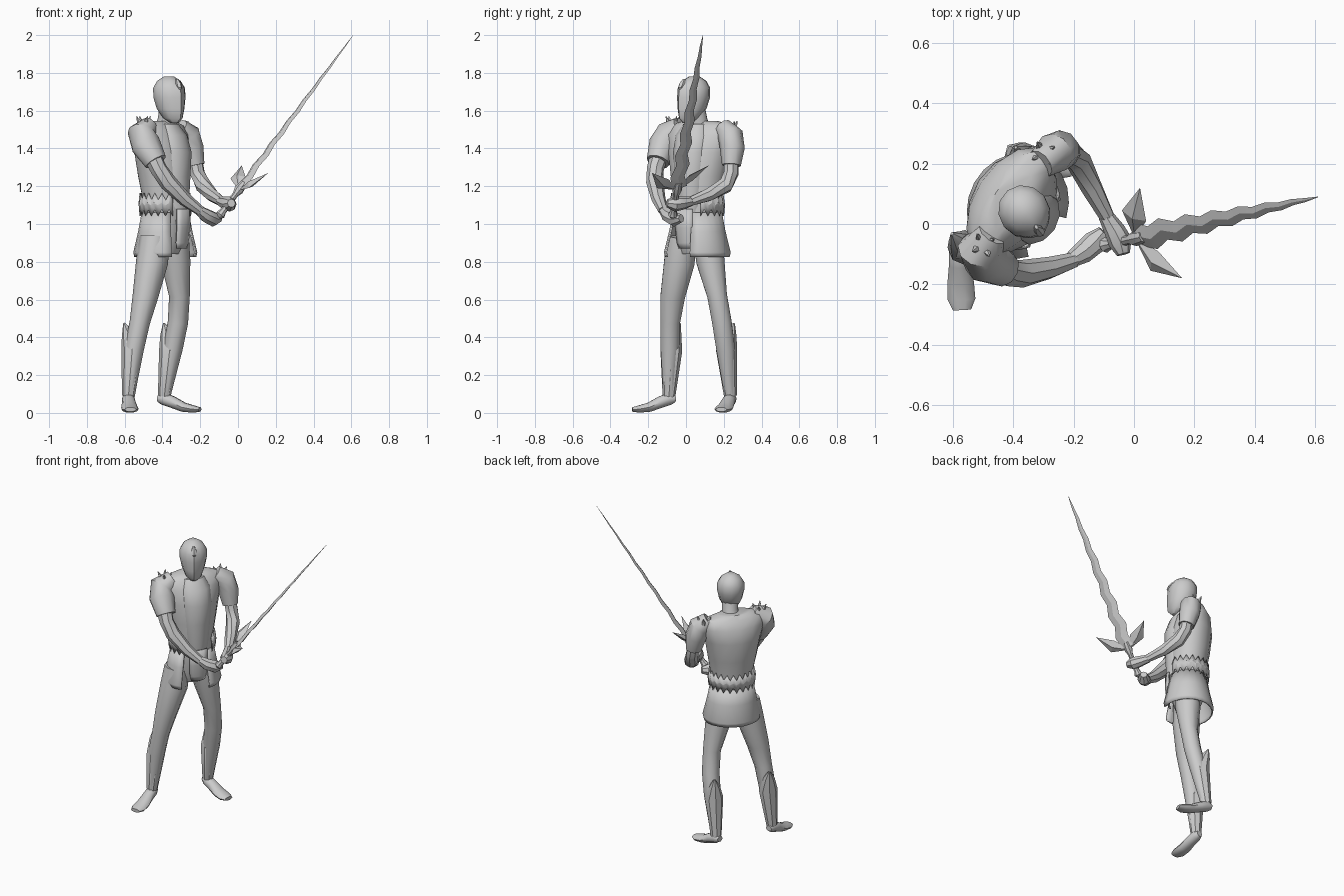
import bpy, bmesh, math
from mathutils import Vector as V

if "Cube" in bpy.data.objects:
    bpy.data.objects.remove(bpy.data.objects["Cube"])

def build(name, verts, faces, angle=40, thick=0):
    me = bpy.data.meshes.new(name)
    me.from_pydata([tuple(v) for v in verts], [], faces)
    bm = bmesh.new(); bm.from_mesh(me)
    bmesh.ops.recalc_face_normals(bm, faces=bm.faces)
    bm.to_mesh(me); bm.free()
    ob = bpy.data.objects.new(name, me)
    bpy.context.collection.objects.link(ob)
    bpy.ops.object.select_all(action='DESELECT')
    ob.select_set(True); bpy.context.view_layer.objects.active = ob
    bpy.ops.object.shade_smooth_by_angle(angle=math.radians(angle))
    if thick:
        m = ob.modifiers.new("thick", 'SOLIDIFY'); m.thickness = thick; m.offset = 0
    return ob

def skin(name, rings, closed=True, **kw):
    n = len(rings[0]); k = n if closed else n - 1
    verts = [p for r in rings for p in r]
    faces = [(i*n+j, i*n+(j+1) % n, (i+1)*n+(j+1) % n, (i+1)*n+j)
             for i in range(len(rings)-1) for j in range(k)]
    if closed:
        faces += [tuple(range(n)), tuple(range(len(verts)-n, len(verts)))]
    return build(name, verts, faces, **kw)

def tube(name, path, n=10, up=(0, 0, 1)):
    """path: (x, y, z, width radius, height radius)"""
    P = [V(p[:3]) for p in path]; rings = []
    for i, p in enumerate(path):
        t = (P[min(i+1, len(P)-1)] - P[max(i-1, 0)]).normalized()
        a = t.cross(V(up)).normalized(); b = a.cross(t)
        rings.append([P[i] + a*p[3]*math.cos(2*math.pi*j/n) + b*p[-1]*math.sin(2*math.pi*j/n)
                      for j in range(n)])
    return skin(name, rings)

# Body frame: F points forward, L to the figure's left
C = V((-0.385, 0.06, 0))
def frame(deg):
    a = math.radians(deg)
    F = V((math.cos(a), math.sin(a), 0))
    return F, V((-F.y, F.x, 0))
BODY = frame(-33)

def body(s, f, z, c=C, fr=BODY):
    return c + fr[0]*f + fr[1]*s + V((0, 0, z))

def loft(name, rows, n=14, c=C, fr=BODY, ridge=0):
    """rows: (side, forward, z, half width, half depth)"""
    rings = []
    for s, f, z, a, b in rows:
        ring = []
        for j in range(n):
            t = 2*math.pi*j/n
            ring.append(body(s + a*math.sin(t), f + b*math.cos(t) + (ridge if j == 0 and a > .03 else 0), z, c, fr))
        rings.append(ring)
    return skin(name, rings)

def sheet(name, rows, t0, t1, n=18, thick=.008, zig=None, angle=40):
    """open wrap around the body; rows: (z, half width, half depth)"""
    rings = []
    for i, (z, a, b) in enumerate(rows):
        ring = []
        for j in range(n+1):
            t = math.radians(t0 + (t1-t0)*j/n)
            dz = zig[i]*(1 if j % 2 else -1) if zig else 0
            ring.append(body(a*math.sin(t), b*math.cos(t), z+dz))
        rings.append(ring)
    return skin(name, rings, closed=False, thick=thick, angle=angle)

# Torso, chest panel, skirt and jagged belt
loft("torso", [(0, 0, 1.02, .125, .11), (0, 0, 1.12, .13, .115), (0, -.01, 1.25, .155, .13),
               (0, -.02, 1.38, .18, .135), (0, -.03, 1.47, .2, .115), (0, -.03, 1.52, .19, .08),
               (0, -.03, 1.545, .11, .055)])
loft("chest_panel", [(0, .06, .99, .05, .06), (0, .06, 1.1, .075, .075), (0, .06, 1.25, .09, .08),
                     (0, .06, 1.38, .1, .085), (0, .04, 1.47, .1, .075), (0, .02, 1.53, .07, .045)], n=12)
sheet("skirt", [(1.06, .13, .118), (.96, .15, .135), (.85, .178, .16), (.825, .172, .155)], 17, 318)
sheet("belt", [(1.145, .137, .13), (1.105, .146, .134), (1.06, .14, .13)], 38, 322, n=34,
      zig=(.018, .006, .018), angle=15)
sheet("front_flap", [(1.08, .12, .135), (.98, .12, .135), (.9, .11, .125), (.87, .09, .12)], -32, 24, n=4)
loft("hips", [(0, 0, .84, .1, .07), (0, 0, .92, .12, .1), (0, 0, 1.04, .12, .105)])

# Neck, masked head with a ridge, forehead gem
tube("neck", [(-.39, .075, 1.49, .06), (-.375, .065, 1.55, .05), (-.365, .05, 1.63, .05)], up=(0, 1, 0))
HF = frame(-52); HC = V((-.363, .04, 0))
loft("head", [(0, .045, 1.535, .022, .022), (0, .03, 1.56, .05, .055), (0, .01, 1.61, .071, .08),
              (0, 0, 1.67, .084, .09), (0, -.003, 1.72, .084, .088), (0, -.005, 1.757, .062, .066),
              (0, -.005, 1.782, .025, .028)], n=12, c=HC, fr=HF, ridge=.01)
def gem_ring(z, a, b): return (0, .078 - (z-1.735)*.45, z, a, b)
loft("forehead_gem", [gem_ring(1.708, .004, .004), gem_ring(1.722, .015, .018), gem_ring(1.745, .017, .02),
                      gem_ring(1.768, .006, .008)], n=6, c=HC, fr=HF)

# Legs, greaves with a raised point behind the calf, shoes
LEGS = {
    "right": ([(-.44, -.02, .93, .08), (-.455, -.035, .8, .085), (-.49, -.07, .62, .068),
               (-.52, -.083, .48, .054), (-.55, -.085, .34, .052), (-.58, -.09, .08, .03)],
              [(-.58, -.09, .09, .034), (-.56, -.078, .33, .058), (-.582, -.057, .42, .034), (-.603, -.032, .475, .005)],
              V((-.58, -.085, 0)), V((.05, -1, 0))),
    "left": ([(-.34, .11, .93, .08), (-.33, .13, .8, .078), (-.31, .165, .62, .055),
              (-.318, .19, .48, .054), (-.345, .21, .34, .052), (-.39, .235, .08, .03)],
             [(-.39, .235, .09, .034), (-.362, .215, .33, .056), (-.38, .236, .42, .032), (-.392, .254, .475, .005)],
             V((-.395, .235, 0)), V((1, -.25, 0))),
}
for side, (leg, greave, heel, d) in LEGS.items():
    tube(side + "_leg", leg, up=(0, 1, 0))
    tube(side + "_greave", greave, n=8, up=(0, 1, 0))
    d = d.normalized()
    shoe = [(-.03, .075, .02, .018), (0, .075, .034, .034), (.05, .057, .036, .032), (.11, .03, .044, .026),
            (.165, .02, .046, .02), (.2, .018, .03, .012)]
    tube(side + "_shoe", [(*(heel + d*t + V((0, 0, z))), w, h) for t, z, w, h in shoe])

# Sleeves, forearms and gripping hands
ARMS = {
    "right": ([(-.47, -.03, 1.52, .05), (-.51, -.085, 1.48, .075), (-.488, -.118, 1.42, .08), (-.435, -.148, 1.33, .062)],
              [(-.46, -.14, 1.37, .05), (-.42, -.163, 1.29, .045), (-.37, -.165, 1.22, .046), (-.28, -.145, 1.13, .037),
               (-.2, -.12, 1.07, .027)],
              [(-.21, -.12, 1.075, .026), (-.17, -.095, 1.045, .037), (-.13, -.06, 1.025, .04), (-.1, -.025, 1.03, .022)]),
    "left": ([(-.31, .2, 1.51, .05), (-.265, .235, 1.47, .068), (-.245, .245, 1.4, .066), (-.225, .24, 1.31, .05)],
             [(-.23, .24, 1.35, .04), (-.215, .24, 1.27, .04), (-.185, .21, 1.205, .043), (-.14, .12, 1.155, .036),
              (-.09, .025, 1.12, .026)],
             [(-.095, .03, 1.12, .025), (-.065, -.02, 1.11, .035), (-.045, -.06, 1.105, .04), (-.035, -.1, 1.11, .022)]),
}
for side, (sleeve, arm, hand) in ARMS.items():
    up = (.84, -.54, 0)
    tube(side + "_sleeve", sleeve, up=up)
    tube(side + "_arm", arm, n=8, up=up)
    tube(side + "_hand", hand, n=8)

# Little crowns of spikes on the shoulders
for side, c in (("right", V((-.5, -.07, 1.525))), ("left", V((-.3, .235, 1.5)))):
    for k in range(4):
        a = math.radians(30 + 90*k)
        o = V((math.cos(a), math.sin(a), 0))
        p, q = c + o*.014 - V((0, 0, .012)), c + o*.042 + V((0, 0, .045))
        tube(f"{side}_shoulder_spike_{k+1}", [(*p, .022), (*q, .002)], n=5, up=(.3, .2, 1))

# Sword: axis A, flat direction W, thickness direction T
TIP, HUB = V((.61, .09, 2.0)), V((.015, -.045, 1.195))
A = (TIP - HUB).normalized(); W = V((.14, -.30, -.04))
W = (W - A*W.dot(A)).normalized(); T = A.cross(W)
length = (TIP - HUB).length
rings = []
N = 14
for i in range(N + 1):
    u = i/N
    half = .043*(1-u)**.75 + .001
    off = (.012 if i % 2 else -.012)*(1-u)
    p = HUB + A*length*u + W*off
    rings.append([p + W*half, p + T*half*.28, p - W*half, p - T*half*.28])
skin("wavy_blade", rings, angle=25)
def on_axis(t): return HUB + A*t
tube("hilt", [(*on_axis(t), r) for t, r in ((-.2, .012), (-.185, .026), (-.16, .018), (-.05, .016), (-.02, .026), (.03, .02))], n=8)

# Crossguard wings: root, two shoulders and a tip, ridged on both faces
for side, lo, tip, hi in (("left", (-.04, .045, 1.24), (.02, .12, 1.31), (.04, .01, 1.25)),
                          ("right", (.055, -.155, 1.19), (.16, -.18, 1.27), (.08, -.09, 1.235))):
    lo, tip, hi = V(lo), V(tip), V(hi)
    mid = (lo + hi)/2
    nrm = (lo - HUB).cross(hi - HUB).normalized()*.018
    root = HUB - A*.02
    build(side + "_guard_wing", [root, lo, tip, hi, mid + nrm, mid - nrm],
          [(i, (i+1) % 4, 4) for i in range(4)] + [((i+1) % 4, i, 5) for i in range(4)], angle=15)
